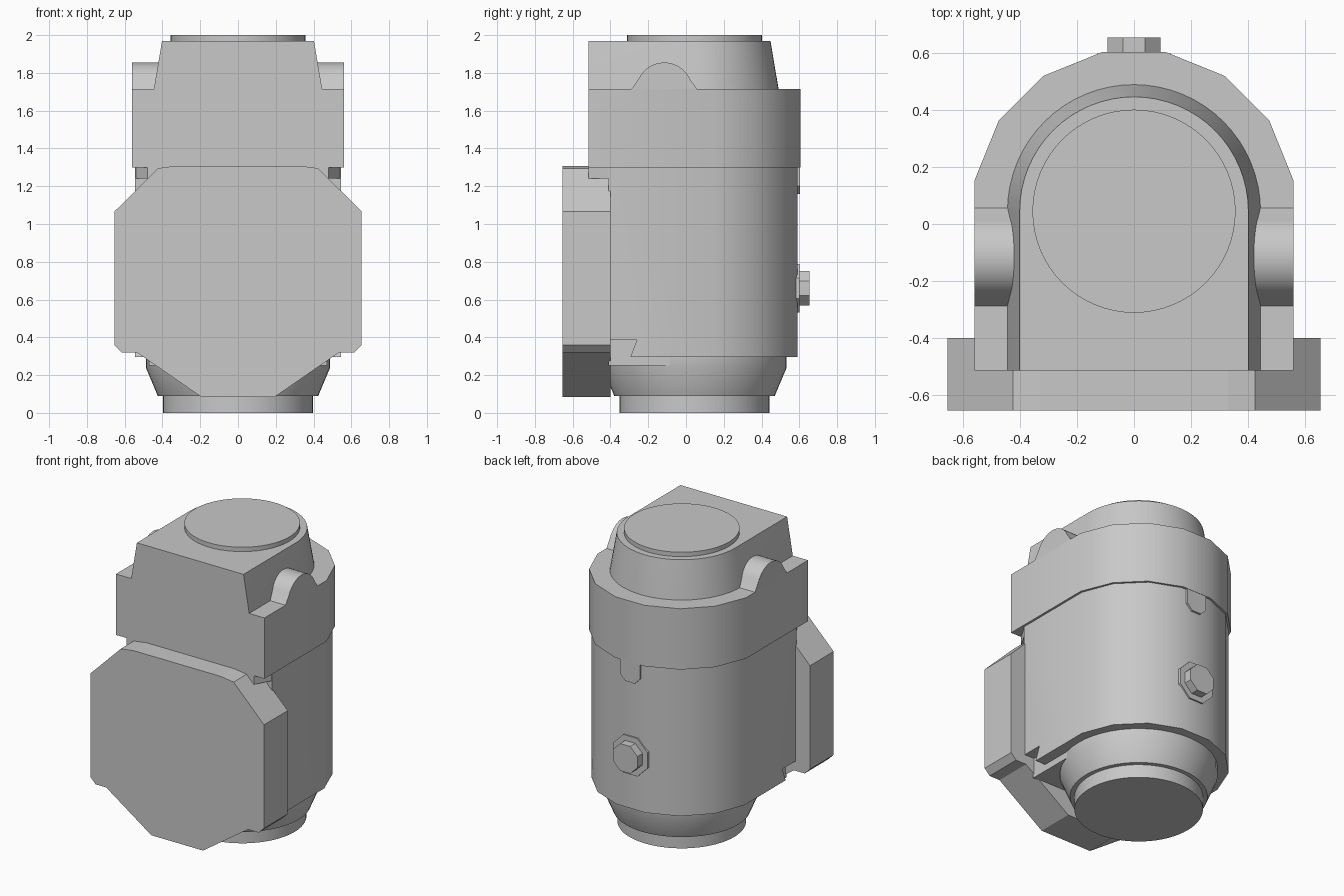
import bpy, bmesh, math
from mathutils import Matrix

if "Cube" in bpy.data.objects:
    bpy.data.objects.remove(bpy.data.objects["Cube"])

grey = bpy.data.materials.new("light grey")
grey.use_nodes = True
COLOUR = (0.58, 0.58, 0.58, 1)
grey.diffuse_color = COLOUR
grey.node_tree.nodes["Principled BSDF"].inputs["Base Color"].default_value = COLOUR

# Maps a local (outline u, outline v, height) frame to world space
UP = Matrix.Identity(4)
ALONG_Y = Matrix(((1, 0, 0, 0), (0, 0, 1, 0), (0, 1, 0, 0), (0, 0, 0, 1)))
ALONG_X = Matrix(((0, 0, 1, 0), (1, 0, 0, 0), (0, 1, 0, 0), (0, 0, 0, 1)))


def loft(name, sections, frame=UP, smooth=True):
    """Closed solid through (outline, height) sections with equal point counts."""
    bm = bmesh.new()
    rings = [[bm.verts.new(frame @ Matrix.Translation((u, v, h)).translation)
              for u, v in outline] for outline, h in sections]
    for a, b in zip(rings, rings[1:]):
        for i in range(len(a)):
            j = (i + 1) % len(a)
            bm.faces.new((a[i], a[j], b[j], b[i]))
    bm.faces.new(rings[0])
    bm.faces.new(rings[-1])
    bmesh.ops.recalc_face_normals(bm, faces=bm.faces)
    mesh = bpy.data.meshes.new(name)
    bm.to_mesh(mesh)
    bm.free()
    mesh.materials.append(grey)
    obj = bpy.data.objects.new(name, mesh)
    bpy.context.collection.objects.link(obj)
    if smooth:
        shade(obj)
    return obj


def shade(obj):
    bpy.ops.object.select_all(action='DESELECT')
    obj.select_set(True)
    bpy.context.view_layer.objects.active = obj
    bpy.ops.object.shade_smooth_by_angle(angle=math.radians(30))


def prism(name, outline, low, high, frame=UP, smooth=True):
    return loft(name, [(outline, low), (outline, high)], frame, smooth)


def mirrored(half):
    """Closes a right-hand outline with its left-hand copy."""
    return half + [(-u, v) for u, v in reversed(half)]


def arc(u, v, r, start, end, n):
    return [(u + r * math.cos(math.radians(start + (end - start) * i / n)),
             v + r * math.sin(math.radians(start + (end - start) * i / n)))
            for i in range(n + 1)]


def circle(u, v, r, n=48, turn=0):
    return arc(u, v, r, turn, turn + 360, n)[:-1]


def box(u0, u1, v0, v1):
    return [(u0, v0), (u1, v0), (u1, v1), (u0, v1)]


CY = 0.045  # axis of the round parts

# Upper housing with a faceted back
prism("upper_housing", mirrored([(0.56, -0.515), (0.56, 0.155), (0.475, 0.365),
      (0.32, 0.52), (0.11, 0.605)]), 1.30, 1.715)

# Tapered dome block: straight front, rounded back


def dome(r):
    return [(r, -0.515)] + arc(0, CY, r, 0, 180, 32) + [(-r, -0.515)]


loft("dome_block", [(dome(0.447), 1.70), (dome(0.445), 1.715), (dome(0.402), 1.97)])
prism("top_disc", circle(0, CY, 0.357, 64), 1.96, 2.0)

# Rounded ears on both shoulders
ear = [(0.057, 1.70), (0.057, 1.715)] + arc(-0.115, 1.705, 0.15, 25, 155, 16) \
    + [(-0.288, 1.715), (-0.288, 1.70)]
for side, name in ((1, "left_ear"), (-1, "right_ear")):
    prism(name, ear, side * 0.39, side * 0.56, ALONG_X)

# Main barrel body with undercut lower front corners
body = prism("barrel_body", mirrored([(0.545, -0.41), (0.545, 0.15), (0.465, 0.355),
             (0.31, 0.51), (0.11, 0.59)]), 0.295, 1.31, smooth=False)
for side in (1, -1):
    cutter = prism("undercut_cutter", [(-0.45, 0.2), (-0.33, 0.2), (-0.295, 0.295),
                   (-0.26, 0.385), (-0.45, 0.385)],
                   side * 0.47, side * 0.7, ALONG_X, False)
    cutter.hide_render = True
    cutter.hide_viewport = True
    cut = body.modifiers.new("undercut", 'BOOLEAN')
    cut.operation = 'DIFFERENCE'
    cut.solver = 'EXACT'
    cut.object = cutter
shade(body)

# Chamfered neck under the front of the housing
prism("front_neck", mirrored([(0.48, -0.515), (0.545, -0.40), (0.545, -0.30)]),
      1.24, 1.305, smooth=False)

# Front cover plate
plate = mirrored([(0.195, 0.085), (0.535, 0.32), (0.615, 0.32), (0.655, 0.36),
                  (0.655, 1.065), (0.425, 1.295), (0.33, 1.308)])
prism("front_plate_outer", plate, -0.655, -0.515, ALONG_Y, False)
inner = [(u, min(v, 1.24)) if v < 1.29 else (math.copysign(0.48, u) * (1 if v < 1.3 else 0.7), 1.24)
         for u, v in plate]
prism("front_plate_inner", inner, -0.515, -0.40, ALONG_Y, False)

# Lower collar, its front support and the foot
loft("lower_collar", [(circle(0, CY, 0.425), 0.09), (circle(0, CY, 0.488), 0.24),
                      (circle(0, CY, 0.488), 0.32)])
prism("collar_support", box(-0.47, 0.47, -0.41, -0.05), 0.25, 0.40, smooth=False)
prism("foot_disc", circle(0, CY, 0.397, 64), 0.0, 0.10)

# Back tab, washer and bolt head
prism("back_tab", mirrored([(0.035, 1.16), (0.075, 1.20), (0.075, 1.31)]),
      0.57, 0.603, ALONG_Y, False)
prism("bolt_washer", circle(0, 0.66, 0.14, 8, 22.5), 0.57, 0.60, ALONG_Y, False)
prism("bolt_head", circle(0, 0.66, 0.1, 8, 22.5), 0.58, 0.655, ALONG_Y, False)
